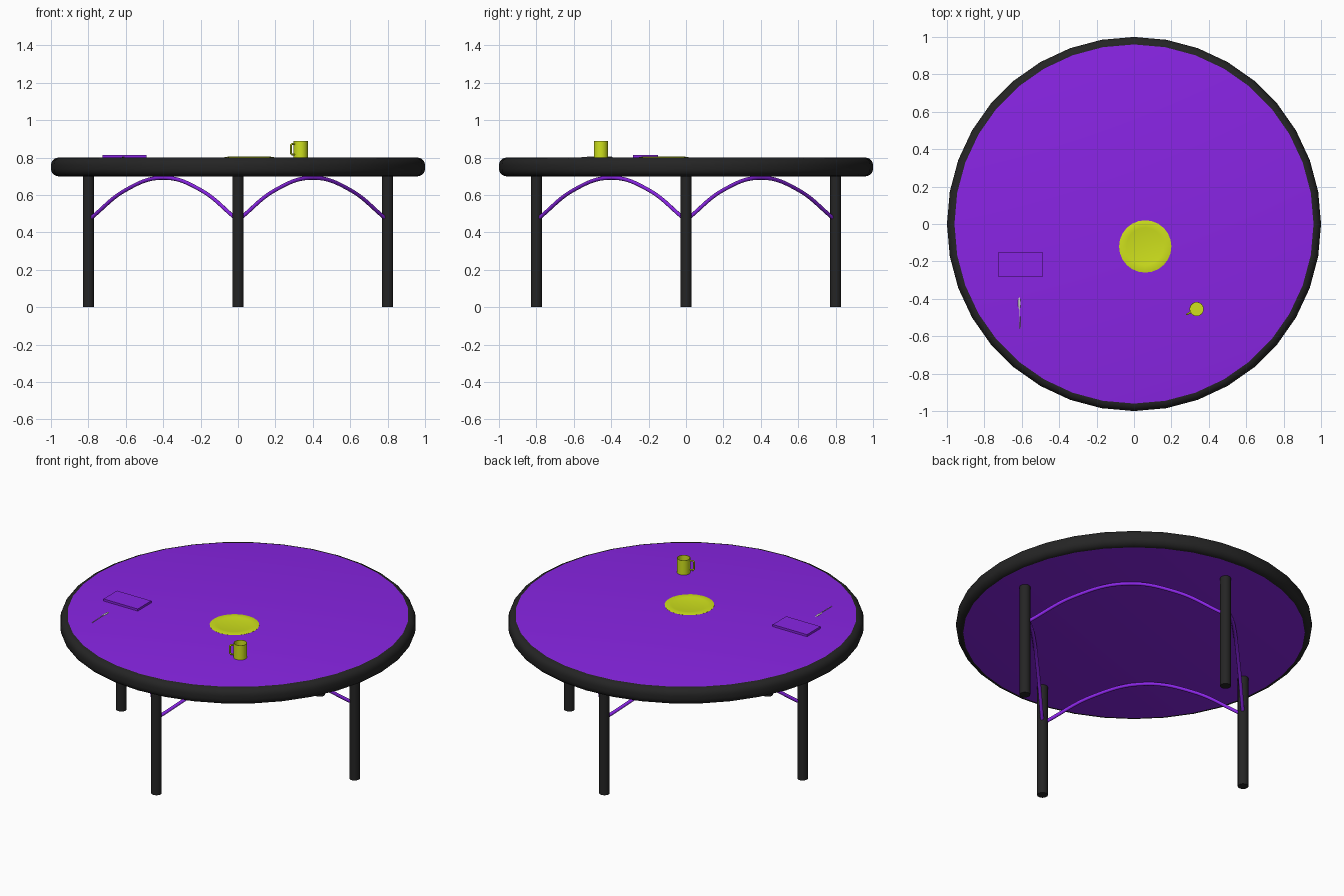
import bpy, bmesh, math
from mathutils import Vector

if "Cube" in bpy.data.objects:
    bpy.data.objects.remove(bpy.data.objects["Cube"])


def material(name, rgb):
    m = bpy.data.materials.new(name)
    m.diffuse_color = (*rgb, 1)
    m.use_nodes = True
    m.node_tree.nodes["Principled BSDF"].inputs["Base Color"].default_value = m.diffuse_color
    return m


BLACK = material("black", (0.018, 0.018, 0.018))
PURPLE = material("purple", (0.25, 0.018, 0.78))
YELLOW = material("yellow", (0.62, 0.75, 0.012))


def add_object(name, bm, mat, loc=(0, 0, 0), smooth=35):
    bmesh.ops.recalc_face_normals(bm, faces=bm.faces)
    me = bpy.data.meshes.new(name)
    bm.to_mesh(me)
    bm.free()
    ob = bpy.data.objects.new(name, me)
    ob.location = loc
    bpy.context.collection.objects.link(ob)
    if mat:
        me.materials.append(mat)
    bpy.ops.object.select_all(action='DESELECT')
    ob.select_set(True)
    bpy.context.view_layer.objects.active = ob
    bpy.ops.object.shade_smooth_by_angle(angle=math.radians(smooth))
    return ob


def lathe(name, profile, sides, mat, loc=(0, 0, 0)):
    """Spin (radius, z) points; open ends are capped."""
    bm = bmesh.new()
    rings = [[bm.verts.new((r * math.cos(a), r * math.sin(a), z))
              for a in (2 * math.pi * i / sides for i in range(sides))]
             for r, z in profile]
    for a, b in zip(rings, rings[1:]):
        for i in range(sides):
            j = (i + 1) % sides
            bm.faces.new((a[i], a[j], b[j], b[i]))
    bm.faces.new(rings[0])
    bm.faces.new(rings[-1])
    return add_object(name, bm, mat, loc)


def tube(name, points, radius, mat, handle='AUTO', res=12):
    cu = bpy.data.curves.new(name, 'CURVE')
    cu.dimensions = '3D'
    cu.bevel_depth = radius
    cu.bevel_resolution = 2
    cu.resolution_u = res
    cu.use_fill_caps = True
    sp = cu.splines.new('BEZIER')
    sp.bezier_points.add(len(points) - 1)
    for p, co in zip(sp.bezier_points, points):
        p.co = co
        p.handle_left_type = p.handle_right_type = handle
    ob = bpy.data.objects.new(name, cu)
    bpy.context.collection.objects.link(ob)
    if mat:
        cu.materials.append(mat)
    return ob


# Tabletop: rounded black edge, purple faces above and below
edge = [(0.96 + 0.04 * math.cos(a), 0.75 + s * 0.01 + 0.04 * math.sin(a))
        for s, lo in ((-1, -90), (1, 0))
        for a in (math.radians(lo + 18 * k) for k in range(6))]
top = lathe("tabletop", edge, 36, BLACK)
top.data.materials.append(PURPLE)
for f in top.data.polygons:
    if abs(f.normal.z) > 0.999:
        f.material_index = 1

# Four legs with arched braces between neighbours
spots = [Vector((0.8, 0, 0)), Vector((0, 0.8, 0)),
         Vector((-0.8, 0, 0)), Vector((0, -0.8, 0))]
for i, p in enumerate(spots):
    lathe(f"leg_{i + 1}", [(0.03, 0), (0.03, 0.705)], 24, BLACK, p)
    q = spots[(i + 1) % 4]
    brace = tube(f"brace_{i + 1}", [p.lerp(q, t) + Vector((0, 0, z)) for t, z in
                 ((0.015, 0.475), (0.25, 0.627), (0.5, 0.692), (0.75, 0.627), (0.985, 0.475))],
                 0.0105, PURPLE)

# Plate with a raised ring
lathe("plate", [(0.10, 0.798), (0.14, 0.799), (0.14, 0.8005), (0.115, 0.805),
                (0.10, 0.802)], 24, YELLOW, (0.06, -0.12, 0))

# Mug: hollow body and squared handle
mug = Vector((0.335, -0.455, 0))
lathe("mug_body", [(0.038, 0.80), (0.038, 0.89), (0.035, 0.89), (0.035, 0.806)],
      24, YELLOW, mug)
out = Vector((-0.88, -0.47, 0))
tube("mug_handle", [mug + out * r + Vector((0, 0, z)) for r, z in
     ((0.036, 0.873), (0.054, 0.873), (0.059, 0.868), (0.059, 0.822),
      (0.054, 0.817), (0.036, 0.817))], 0.005, YELLOW, 'VECTOR', 2)

# Book
bm = bmesh.new()
bmesh.ops.create_cube(bm, size=1)
bmesh.ops.scale(bm, vec=(0.235, 0.133, 0.014), verts=bm.verts)
add_object("book", bm, PURPLE, (-0.607, -0.217, 0.806))

# Spoon: thin grey handle with a small bowl
tube("spoon_handle", [(-0.609, -0.56, 0.802), (-0.611, -0.45, 0.804)], 0.002, None, 'VECTOR', 2)
bm = bmesh.new()
bmesh.ops.create_uvsphere(bm, u_segments=12, v_segments=6, radius=1)
bmesh.ops.scale(bm, vec=(0.007, 0.033, 0.003), verts=bm.verts)
add_object("spoon_bowl", bm, None, (-0.613, -0.424, 0.803))
